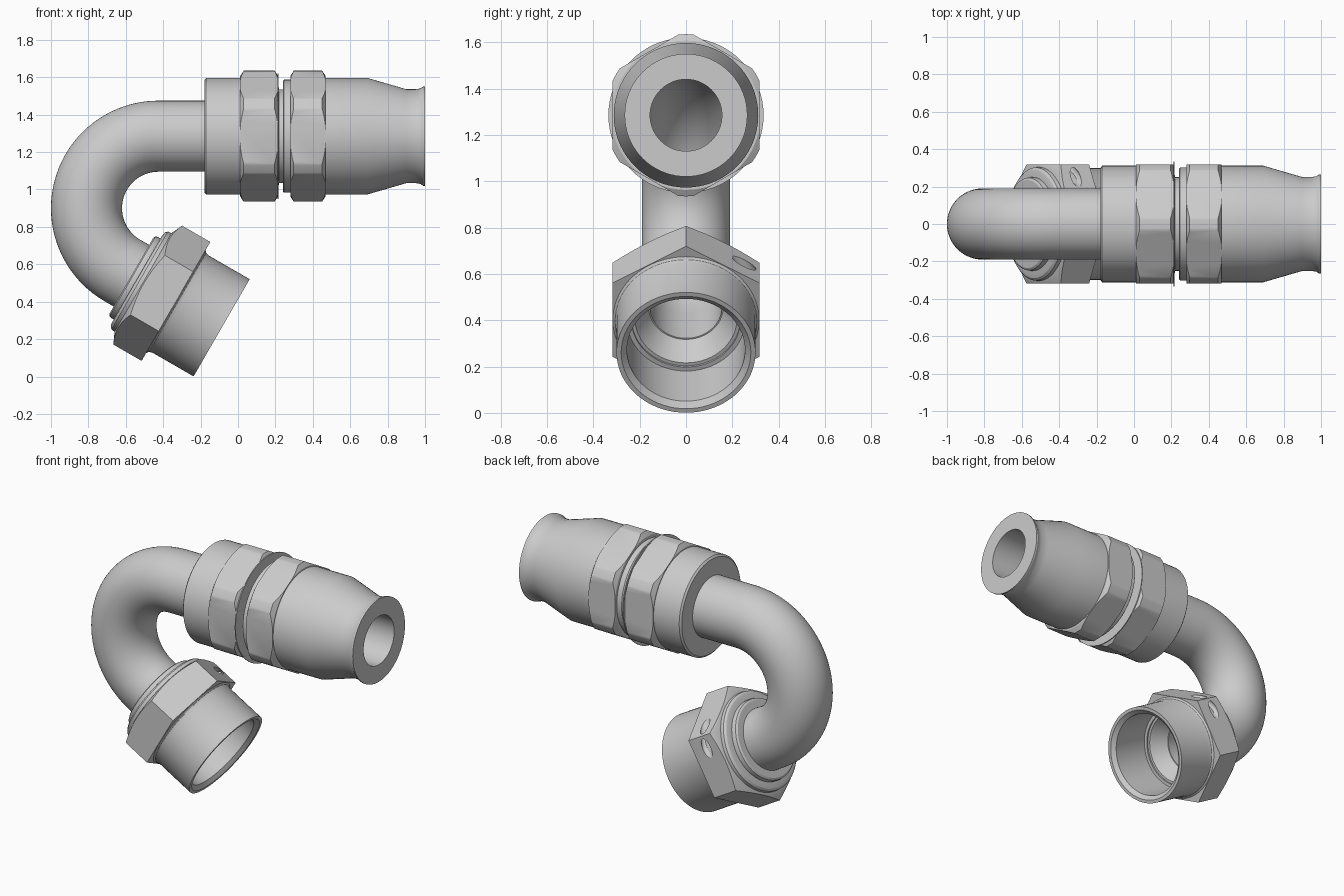
import bpy, bmesh
from math import sin, cos, pi, radians, sqrt
from mathutils import Vector

if "Cube" in bpy.data.objects:
    bpy.data.objects.remove(bpy.data.objects["Cube"])

Y = Vector((0, 1, 0))
TOP = (Vector((0, 0, 1.285)), 0.0)                # straight end: axis origin, tilt
R = 0.385                                         # bend radius of the tube
BEND = Vector((-0.425, 0, 0.90))
LOW = (BEND + R * Vector((cos(radians(240)), 0, sin(radians(240)))), radians(-30))


def axes(tilt):
    return Vector((cos(tilt), 0, sin(tilt))), Vector((-sin(tilt), 0, cos(tilt)))


def loft(name, stations, n=72, closed=True, phase=0.0, smooth=True):
    """Skin circular rings given as (centre, normal-in-plane, radius)."""
    bm = bmesh.new()
    rings = [[bm.verts.new(c + r * (cos(phase + 2 * pi * k / n) * N + sin(phase + 2 * pi * k / n) * Y))
              for k in range(n)] for c, N, r in stations]
    pairs = list(zip(rings, rings[1:]))
    if closed:
        pairs.append((rings[-1], rings[0]))
    else:
        bm.faces.new(rings[0])
        bm.faces.new(rings[-1])
    for a, b in pairs:
        for k in range(n):
            j = (k + 1) % n
            bm.faces.new((a[k], a[j], b[j], b[k]))
    bmesh.ops.recalc_face_normals(bm, faces=bm.faces)
    me = bpy.data.meshes.new(name)
    bm.to_mesh(me)
    bm.free()
    ob = bpy.data.objects.new(name, me)
    bpy.context.collection.objects.link(ob)
    if smooth:
        shade(ob)
    return ob


def shade(ob):
    bpy.ops.object.select_all(action='DESELECT')
    bpy.context.view_layer.objects.active = ob
    ob.select_set(True)
    bpy.ops.object.shade_smooth_by_angle(angle=radians(25))


def turned(name, frame, profile, **kw):
    """Revolve a profile of (distance along axis, radius)."""
    o, tilt = frame
    D, N = axes(tilt)
    return loft(name, [(o + t * D, N, r) for t, r in profile], **kw)


def boolean(ob, tool, op):
    m = ob.modifiers.new("cut", 'BOOLEAN')
    m.object, m.operation, m.solver = tool, op, 'EXACT'
    bpy.context.view_layer.objects.active = ob
    bpy.ops.object.modifier_apply(modifier=m.name)
    bpy.data.objects.remove(tool, do_unlink=True)


def hex_band(name, frame, t0, t1, barrel):
    """Hexagon trimmed by a turned, hollow barrel to chamfer its corners."""
    ob = turned(name, frame, [(t0, 0.318 * 2 / sqrt(3)), (t1, 0.318 * 2 / sqrt(3))],
                n=6, closed=False, smooth=False)
    boolean(ob, turned("barrel", frame, barrel, n=96, smooth=False), 'INTERSECT')
    return ob


# bent tube, hollow
D0, N0 = axes(0)
D1, N1 = axes(LOW[1])
path = [(TOP[0] + Vector((-0.1, 0, 0)), N0)]
for i in range(41):
    a = radians(90 + 150 * i / 40)
    N = Vector((cos(a), 0, sin(a)))
    path.append((BEND + R * N, N))
path = path[:1] + [(c, N) for c, N in path[1:]]
# keep ring orientation continuous through the bend and into the nut
path.append((LOW[0] + 0.22 * D1, -N1))
loft("bent_tube", [(c, N, 0.19) for c, N in path] + [(c, N, 0.155) for c, N in reversed(path)])

# hose socket: collar, groove, ring, tapered sleeve with flared end
turned("hose_socket", TOP, [
    (-0.18, 0.155), (-0.18, 0.30), (-0.17, 0.312), (0.21, 0.312), (0.211, 0.335), (0.217, 0.335),
    (0.218, 0.25), (0.24, 0.25), (0.24, 0.295), (0.246, 0.302), (0.28, 0.302), (0.285, 0.312),
    (0.69, 0.312), (0.90, 0.251), (0.95, 0.251), (0.975, 0.255), (0.99, 0.265),
    (1.0, 0.265), (1.0, 0.155)])

# two wrench hexes on the socket
for name, t0, t1 in (("collar_hex", 0.012, 0.214), ("sleeve_hex", 0.28, 0.468)):
    ob = hex_band(name, TOP, t0 - 0.01, t1 + 0.01, [
        (t0, 0.25), (t0, 0.322), (t0 + 0.018, 0.35), (t1 - 0.018, 0.35), (t1, 0.322), (t1, 0.25)])
    shade(ob)

# bead on the tube behind the nut
turned("tube_bead", LOW, [(0.055, 0.17), (0.055, 0.235), (0.062, 0.247), (0.075, 0.25),
                          (0.1, 0.25), (0.1, 0.17)])

# swivel nut body: rounded collar, threaded-end sleeve, bore
turned("nut_body", LOW, [
    (0.09, 0.2), (0.09, 0.27), (0.095, 0.29), (0.106, 0.302), (0.12, 0.304), (0.14, 0.304),
    (0.16, 0.31), (0.328, 0.31), (0.332, 0.316), (0.34, 0.306), (0.36, 0.3), (0.612, 0.3),
    (0.612, 0.28), (0.59, 0.255), (0.33, 0.255), (0.33, 0.235), (0.24, 0.235), (0.24, 0.2)])

# conical seat inside the nut
turned("conical_seat", LOW, [(0.21, 0.155), (0.32, 0.22), (0.32, 0.238), (0.2, 0.238), (0.2, 0.155)])

# nut hex with a lock-wire hole through one corner
nut = hex_band("nut_hex", LOW, 0.10, 0.33, [
    (0.127, 0.28), (0.127, 0.305), (0.158, 0.372), (0.34, 0.372), (0.34, 0.28)])
mid = LOW[0] + 0.225 * D1 + 0.164 * N1 + 0.284 * Y
along = -0.866 * N1 + 0.5 * Y
bpy.ops.mesh.primitive_cylinder_add(vertices=24, radius=0.03, depth=0.4, location=mid,
                                    rotation=along.to_track_quat('Z', 'Y').to_euler())
drill = bpy.context.object
bpy.context.view_layer.update()
boolean(nut, drill, 'DIFFERENCE')
shade(nut)
